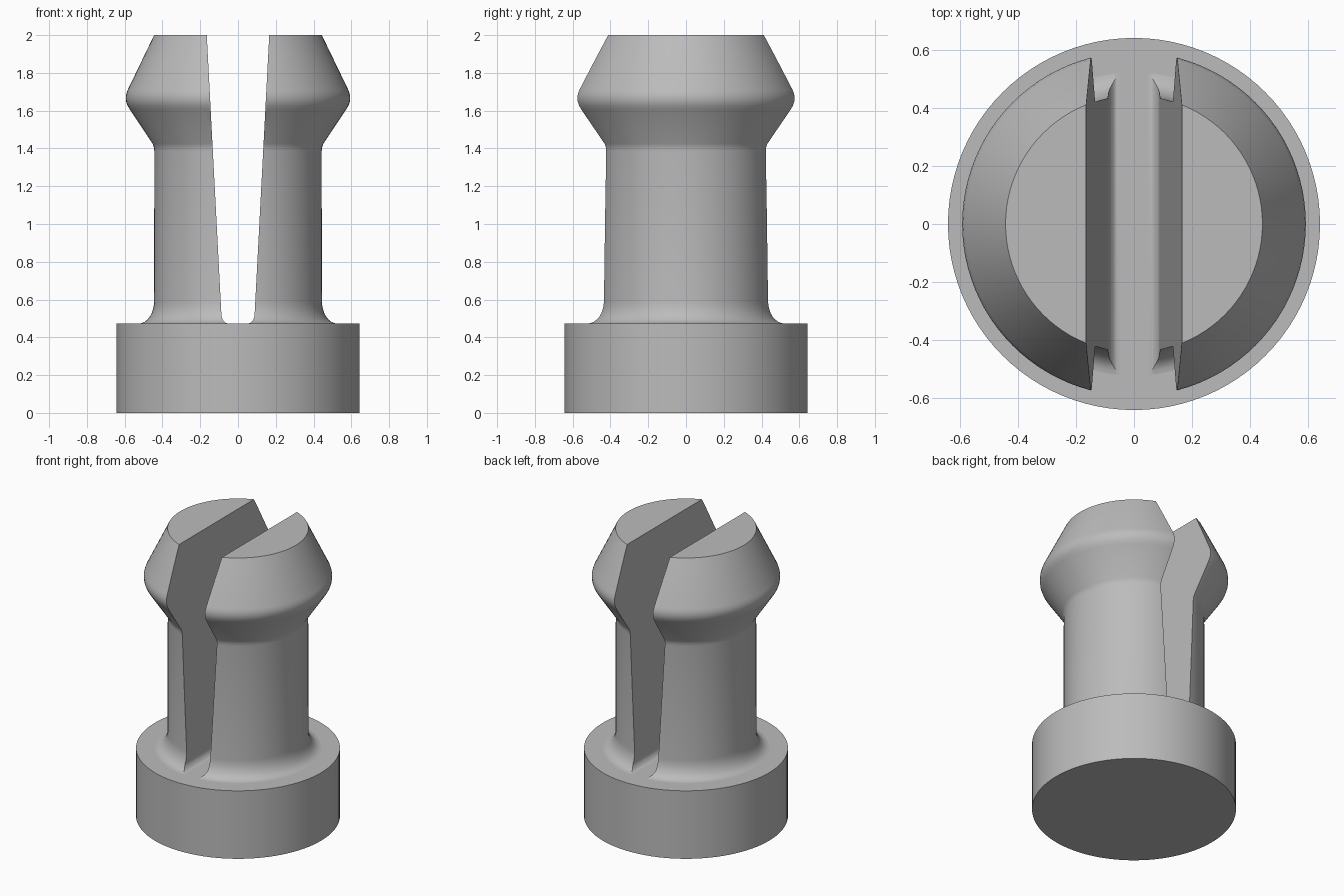
import bpy, bmesh, math

cube = bpy.data.objects.get("Cube")
if cube:
    bpy.data.objects.remove(cube, do_unlink=True)

SEGMENTS = 96
BASE_TOP = 0.473

grey = bpy.data.materials.new("plain grey")
grey.use_nodes = True
colour = (0.5, 0.5, 0.5, 1)
grey.diffuse_color = colour
grey.node_tree.nodes["Principled BSDF"].inputs["Base Color"].default_value = colour


def make_object(name, bm):
    bmesh.ops.recalc_face_normals(bm, faces=bm.faces)
    mesh = bpy.data.meshes.new(name)
    bm.to_mesh(mesh)
    bm.free()
    mesh.materials.append(grey)
    obj = bpy.data.objects.new(name, mesh)
    bpy.context.collection.objects.link(obj)
    return obj


def select_only(obj):
    bpy.ops.object.select_all(action="DESELECT")
    obj.select_set(True)
    bpy.context.view_layer.objects.active = obj


def lathe(name, profile):
    """Revolve (radius, z) points about z and cap both ends."""
    bm = bmesh.new()
    rings = []
    for r, z in profile:
        angles = [math.tau * i / SEGMENTS for i in range(SEGMENTS)]
        rings.append([bm.verts.new((r * math.cos(a), r * math.sin(a), z)) for a in angles])
    for low, high in zip(rings, rings[1:]):
        for i in range(SEGMENTS):
            j = (i + 1) % SEGMENTS
            bm.faces.new((low[i], low[j], high[j], high[i]))
    bm.faces.new(rings[0])
    bm.faces.new(rings[-1])
    return make_object(name, bm)


def fillet(x, z, rx, rz, steps=8):
    """Concave quarter curve flaring outward at the bottom."""
    turns = [math.pi / 2 * i / steps for i in range(steps + 1)]
    return [(x + rx * (1 - math.sin(t)), z + rz * (1 - math.cos(t))) for t in turns]


# Round foot
base = lathe("base", [(0.643, 0), (0.643, BASE_TOP)])

# Neck with flared root, and bulging tapered head
outline = [(0.525, BASE_TOP - 0.02)] + fillet(0.444, BASE_TOP, 0.081, 0.12)
outline += [(0.443, 1.385), (0.445, 1.405), (0.452, 1.425),
            (0.572, 1.605), (0.585, 1.627), (0.592, 1.648), (0.594, 1.67),
            (0.591, 1.69), (0.584, 1.71), (0.444, 2.0)]
prongs = lathe("split_prongs", outline)

# Tapered slot, narrowing at its rounded root
half = [(0.05, BASE_TOP - 0.1)]
half += [(0.138 - x, z) for x, z in fillet(0.05, BASE_TOP, 0.038, 0.05)]
half += [(0.168, 2.05)]
section = half + [(-x, z) for x, z in reversed(half)]
bm = bmesh.new()
front = bm.faces.new([bm.verts.new((x, -1, z)) for x, z in section])
extruded = bmesh.ops.extrude_face_region(bm, geom=[front], use_keep_orig=True)
moved = [g for g in extruded["geom"] if isinstance(g, bmesh.types.BMVert)]
bmesh.ops.translate(bm, verts=moved, vec=(0, 2, 0))
cutter = make_object("slot_cutter", bm)
cutter.hide_render = True

cut = prongs.modifiers.new("slot", "BOOLEAN")
cut.operation = "DIFFERENCE"
cut.solver = "EXACT"
cut.object = cutter
select_only(prongs)
bpy.ops.object.modifier_apply(modifier=cut.name)
bpy.data.objects.remove(cutter, do_unlink=True)

for part in (base, prongs):
    select_only(part)
    bpy.ops.object.shade_smooth_by_angle(angle=math.radians(30))
